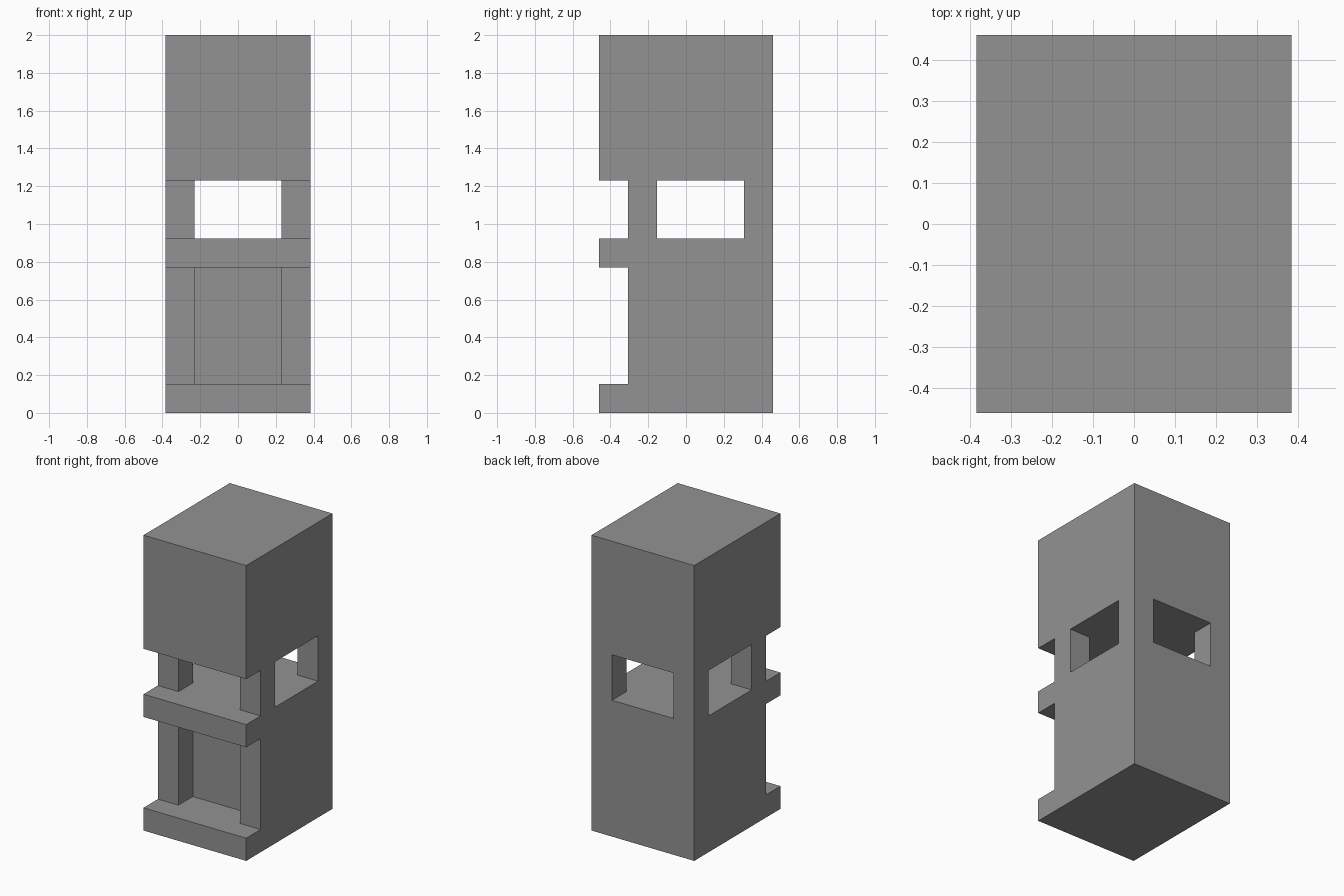
import bpy, bmesh, math
from mathutils import Vector
from itertools import product

cube = bpy.data.objects.get("Cube")
if cube:
    bpy.data.objects.remove(cube, do_unlink=True)

# The tower sits on a module grid: 5 wide, 6 deep, 13 high
SIZE = (5, 6, 13)
U = 2 / 13

# Openings carved from the block, as (low corner, high corner) in modules
OPENINGS = {
    "lower_porch": ((0, 0, 1), (5, 1, 5)),
    "door_niche": ((1, 1, 1), (4, 2, 5)),
    "upper_porch": ((0, 0, 6), (5, 1, 8)),
    "front_to_back_window": ((1, 0, 6), (4, 6, 8)),
    "side_to_side_window": ((0, 2, 6), (5, 5, 8)),
}


def solid(cell):
    """True if the module lies in the block and outside every opening."""
    if not all(0 <= c < s for c, s in zip(cell, SIZE)):
        return False
    return not any(all(a <= c < b for a, c, b in zip(low, cell, high))
                   for low, high in OPENINGS.values())


def add_face(bm, cell, axis, side):
    """Add one module face, wound so that it points outward."""
    u, v = (axis + 1) % 3, (axis + 2) % 3
    corners = []
    for du, dv in ((0, 0), (1, 0), (1, 1), (0, 1)):
        p = Vector(cell)
        p[axis] += side
        p[u] += du
        p[v] += dv
        p -= Vector((SIZE[0] / 2, SIZE[1] / 2, 0))
        corners.append(bm.verts.new(p * U))
    bm.faces.new(corners if side else corners[::-1])


# Skin the carved block and merge its flat areas
bm = bmesh.new()
for cell in product(*map(range, SIZE)):
    if not solid(cell):
        continue
    for axis, side in product(range(3), (0, 1)):
        neighbour = list(cell)
        neighbour[axis] += 1 if side else -1
        if not solid(neighbour):
            add_face(bm, cell, axis, side)
bmesh.ops.remove_doubles(bm, verts=bm.verts[:], dist=U / 100)
bmesh.ops.dissolve_limit(bm, angle_limit=math.radians(1),
                         verts=bm.verts[:], edges=bm.edges[:])
mesh = bpy.data.meshes.new("tower_body")
bm.to_mesh(mesh)
bm.free()

# Plain grey finish
grey = bpy.data.materials.new("plain_grey")
grey.use_nodes = True
colour = (0.29, 0.29, 0.29, 1)
grey.diffuse_color = colour
grey.node_tree.nodes["Principled BSDF"].inputs["Base Color"].default_value = colour
mesh.materials.append(grey)

tower = bpy.data.objects.new("tower_body", mesh)
bpy.context.collection.objects.link(tower)
